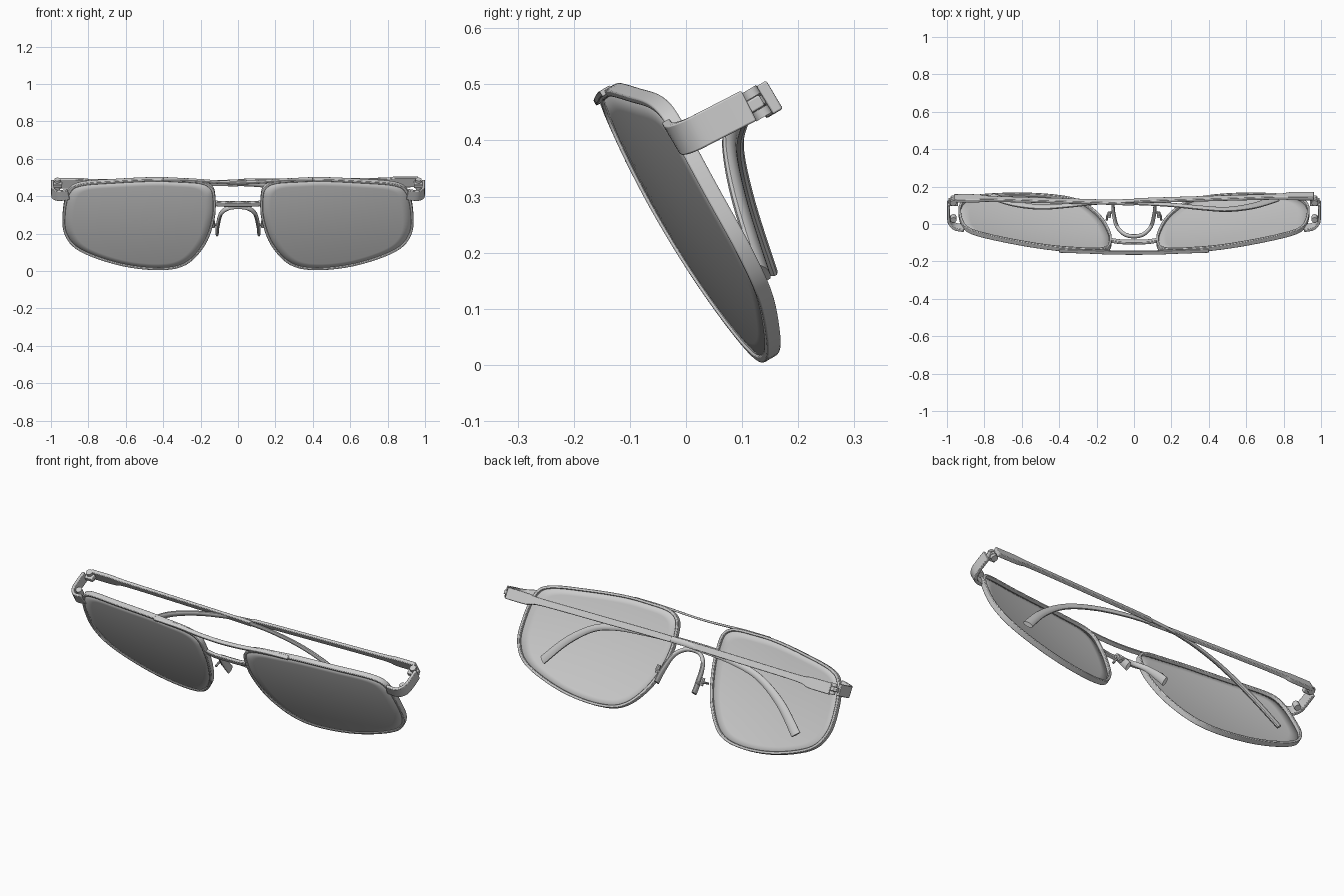
import bpy, bmesh, math
from mathutils import Vector

cube = bpy.data.objects.get("Cube")
if cube:
    bpy.data.objects.remove(cube, do_unlink=True)

grey = bpy.data.materials.new("grey")
grey.use_nodes = True
COLOUR = (0.6, 0.6, 0.6, 1)
grey.diffuse_color = COLOUR
grey.node_tree.nodes["Principled BSDF"].inputs["Base Color"].default_value = COLOUR

BACK = Vector((0, 0.86, 0.51))    # direction from the lens towards the wearer
UP = Vector((0, -0.51, 0.86))     # direction up the tilted frame
parts = []


def finish(name, bm, bevel=0.0):
    bmesh.ops.recalc_face_normals(bm, faces=bm.faces)
    mesh = bpy.data.meshes.new(name)
    bm.to_mesh(mesh)
    bm.free()
    mesh.materials.append(grey)
    ob = bpy.data.objects.new(name, mesh)
    bpy.context.collection.objects.link(ob)
    if bevel:
        mod = ob.modifiers.new("soft edges", 'BEVEL')
        mod.width, mod.segments = bevel, 2
        mod.limit_method = 'ANGLE'
        mod.angle_limit = math.radians(50)
    parts.append(ob)
    return ob


def spline(pts, steps=6, closed=False):
    """Catmull-Rom curve through points of any dimension."""
    n, out = len(pts), []
    get = lambda i: Vector(pts[i % n] if closed else pts[min(max(i, 0), n - 1)])
    for i in range(n if closed else n - 1):
        a, b, c, d = (get(i + k) for k in (-1, 0, 1, 2))
        for s in range(steps):
            t = s / steps
            out.append(0.5 * (2 * b + (c - a) * t + (2 * a - 5 * b + 4 * c - d) * t * t
                              + (3 * b - a - 3 * c + d) * t ** 3))
    if not closed:
        out.append(get(n - 1))
    return out


def sweep(name, path, sizes, axis, sides=4, closed=False, bevel=0.0):
    """Sweep a section along a path; sizes are (along axis, across axis)."""
    bm, rings, n = bmesh.new(), [], len(path)
    for i, p in enumerate(path):
        if closed:
            t = path[(i + 1) % n] - path[i - 1]
        else:
            t = path[min(i + 1, n - 1)] - path[max(i - 1, 0)]
        t.normalize()
        a = (axis - t * axis.dot(t)).normalized()
        b = t.cross(a)
        h, w = sizes[i] if isinstance(sizes, list) else sizes
        k = math.sqrt(0.5) if sides == 4 else 0.5
        ring = []
        for j in range(sides):
            g = 2 * math.pi * (j + 0.5) / sides
            ring.append(bm.verts.new(p + a * (h * k * math.cos(g)) + b * (w * k * math.sin(g))))
        rings.append(ring)
    for i in range(n if closed else n - 1):
        r, q = rings[i], rings[(i + 1) % n]
        for j in range(sides):
            m = (j + 1) % sides
            bm.faces.new((r[j], r[m], q[m], q[j]))
    if not closed:
        bm.faces.new(rings[0])
        bm.faces.new(rings[-1])
    return finish(name, bm, bevel)


def lens_y(x, z):
    """Tilted lens surface that wraps round the face."""
    tilt = -0.143 + 0.582 * (0.465 - z)
    bulge = 0.02 * (1 - ((z - 0.235) / 0.235) ** 2)
    return tilt - bulge + 0.13 * x * x - 0.01


def mirrored(pts, s):
    return [Vector((p[0] * s, *p[1:])) for p in pts]


OUTLINE = [(0.128, 0.39), (0.145, 0.443), (0.20, 0.471), (0.32, 0.480), (0.45, 0.484),
           (0.65, 0.475), (0.84, 0.459), (0.905, 0.415), (0.93, 0.305), (0.92, 0.195),
           (0.84, 0.108), (0.63, 0.034), (0.42, 0.010), (0.28, 0.038), (0.18, 0.144),
           (0.132, 0.28)]
rim_2d = spline(OUTLINE, 6, True)
CENTRE = Vector((0.52, 0.25))

for s, side in ((1, "left"), (-1, "right")):
    # Lens as concentric rings on the curved surface
    bm, rings = bmesh.new(), []
    for k in range(1, 9):
        ring = []
        for p in rim_2d:
            q = CENTRE + (p - CENTRE) * (k / 8)
            ring.append(bm.verts.new((s * q.x, lens_y(q.x, q.y) + 0.008, q.y)))
        rings.append(ring)
    hub = bm.verts.new((s * CENTRE.x, lens_y(*CENTRE) + 0.008, CENTRE.y))
    n = len(rim_2d)
    for j in range(n):
        m = (j + 1) % n
        bm.faces.new((hub, rings[0][j], rings[0][m]))
        for r, q in zip(rings, rings[1:]):
            bm.faces.new((r[j], q[j], q[m], r[m]))
    lens = finish(side + "_lens", bm)
    mod = lens.modifiers.new("thickness", 'SOLIDIFY')
    mod.thickness, mod.offset = 0.008, 0

    # Wire rim round the lens
    rim = [Vector((s * p.x, lens_y(*p), p.y)) + BACK * 0.012 for p in rim_2d]
    sweep(side + "_rim", rim, (0.028, 0.014), BACK, closed=True, bevel=0.003)

    # End piece wrapping back from the rim to the hinge
    end = mirrored([(0.905, -0.022, 0.41), (0.955, -0.014, 0.403), (0.982, 0.01, 0.41),
                    (0.991, 0.04, 0.425), (0.991, 0.112, 0.462)], s)
    sweep(side + "_end_piece", spline(end, 4), (0.06, 0.016), UP, bevel=0.003)

    # Hinge: a central block and stacked barrels
    hinge = Vector((s * 0.966, 0.118, 0.462))
    sweep(side + "_hinge_block", [hinge - Vector((0.026, 0, 0)), hinge + Vector((0.026, 0, 0))],
          (0.022, 0.04), UP, bevel=0.003)
    for k, name in ((-0.02, "lower"), (0, "middle"), (0.02, "upper")):
        c = hinge + UP * k + BACK * 0.008
        sweep(f"{side}_{name}_hinge_barrel", [c - UP * 0.008, c + UP * 0.008],
              (0.034, 0.034), BACK, sides=12)
    inner = Vector((s * 0.965, 0.03, 0.415))
    sweep(side + "_hinge_screw", [inner - UP * 0.018, inner + UP * 0.018],
          (0.032, 0.032), BACK, sides=12)

    # Folded temple: hinged on this side, its ear hook hangs behind the other lens
    route = [(0.962, 0.143, 0.473), (0.84, 0.143, 0.473), (0.76, 0.140, 0.476),
             (0.4, 0.130, 0.475), (0.0, 0.118, 0.472), (-0.2, 0.108, 0.457),
             (-0.36, 0.092, 0.432), (-0.5, 0.084, 0.385), (-0.64, 0.103, 0.29),
             (-0.76, 0.142, 0.168)]
    size = [(0.058, 0.02), (0.056, 0.02), (0.036, 0.018), (0.034, 0.016), (0.032, 0.016),
            (0.032, 0.018), (0.034, 0.02), (0.036, 0.022), (0.044, 0.024), (0.05, 0.022)]
    path = [p + BACK * (0.007 * s) for p in spline(mirrored(route, s), 5)]
    wide = [tuple(v) for v in spline(size, 5)]
    cut = 21                      # flat bar up to here, rounded hook after it
    sweep(side + "_temple_bar", path[:cut], wide[:cut], UP, bevel=0.003)
    sweep(side + "_ear_hook", path[cut - 2:], wide[cut - 2:], UP, sides=12)

    # Arm and screw joining the nose saddle to the rim
    arm = mirrored([(0.146, 0.02, 0.235), (0.14, 0.05, 0.25), (0.112, 0.068, 0.245)], s)
    sweep(side + "_nose_arm", spline(arm, 4), (0.012, 0.012), UP, sides=8)
    boss = Vector((s * 0.132, 0.05, 0.252))
    sweep(side + "_nose_screw", [boss - UP * 0.02, boss + UP * 0.02], (0.02, 0.02), BACK, sides=8)

# Thin brow bar across the top of both lenses
half = [(0.4, -0.142, 0.488), (0.25, -0.147, 0.485), (0.12, -0.152, 0.476)]
brow = mirrored(half, -1) + [Vector((0, -0.153, 0.472))] + mirrored(half[::-1], 1)
sweep("brow_bar", spline(brow, 5), (0.022, 0.011), BACK, bevel=0.002)

# Lower bridge between the lenses
half = [(0.13, -0.086, 0.362), (0.07, -0.095, 0.358)]
bridge = mirrored(half, -1) + [Vector((0, -0.096, 0.358))] + mirrored(half[::-1], 1)
sweep("bridge", spline(bridge, 5), (0.016, 0.028), BACK, bevel=0.003)

# Saddle nose pad hanging from the bridge
half = [(0.112, 0.092, 0.2), (0.108, 0.05, 0.245), (0.09, -0.015, 0.308), (0.05, -0.055, 0.336)]
saddle = mirrored(half, -1) + [Vector((0, -0.066, 0.342))] + mirrored(half[::-1], 1)
pad = [(0.045, 0.018), (0.042, 0.02), (0.03, 0.02), (0.026, 0.02), (0.026, 0.02)]
sweep("nose_saddle", spline(saddle, 6), [tuple(v) for v in spline(pad + pad[-2::-1], 6)],
      Vector((0, 0.6, 0.8)), sides=12)

# Smooth shading with sharp edges kept
bpy.ops.object.select_all(action='DESELECT')
for ob in parts:
    ob.select_set(True)
bpy.context.view_layer.objects.active = parts[0]
bpy.ops.object.shade_smooth_by_angle(angle=math.radians(40))
